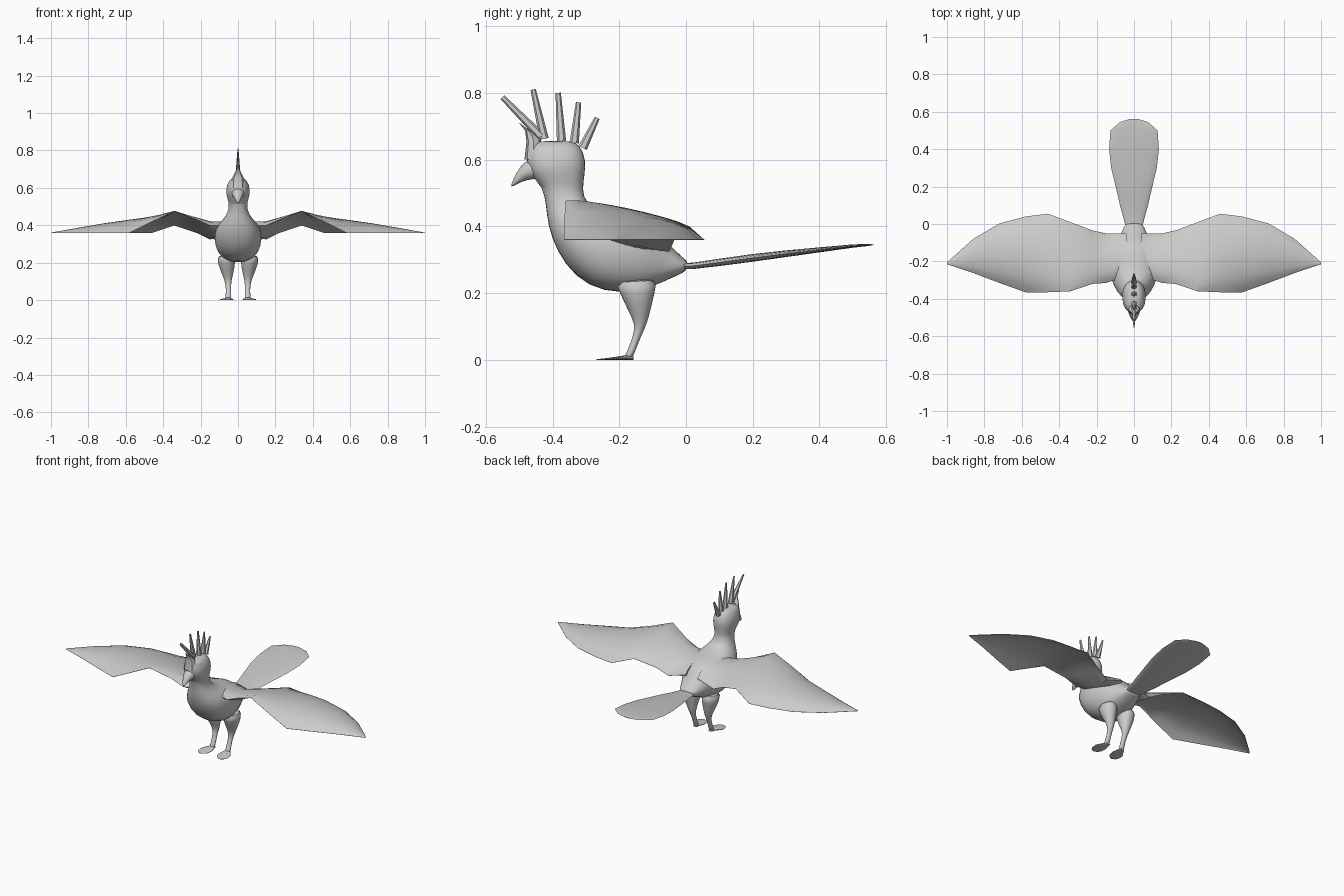
import bpy, bmesh, math

cube = bpy.data.objects.get("Cube")
if cube:
    bpy.data.objects.remove(cube, do_unlink=True)

grey = bpy.data.materials.new("plain grey")
grey.use_nodes = True
grey.diffuse_color = (0.6, 0.6, 0.6, 1)
grey.node_tree.nodes["Principled BSDF"].inputs["Base Color"].default_value = (0.6, 0.6, 0.6, 1)


def skin(name, rings, smooth=1, mirror=False, angle=40):
    """Bridge closed rings of points into a capped solid."""
    bm = bmesh.new()
    loops = [[bm.verts.new(p) for p in ring] for ring in rings]
    n = len(loops[0])
    for a, b in zip(loops, loops[1:]):
        for i in range(n):
            j = (i + 1) % n
            bm.faces.new((a[i], a[j], b[j], b[i]))
    bm.faces.new(loops[0][::-1])
    bm.faces.new(loops[-1])
    bmesh.ops.recalc_face_normals(bm, faces=bm.faces)
    mesh = bpy.data.meshes.new(name)
    bm.to_mesh(mesh)
    bm.free()
    mesh.materials.append(grey)
    ob = bpy.data.objects.new(name, mesh)
    bpy.context.collection.objects.link(ob)
    bpy.ops.object.select_all(action="DESELECT")
    ob.select_set(True)
    bpy.context.view_layer.objects.active = ob
    if angle:
        bpy.ops.object.shade_smooth_by_angle(angle=math.radians(angle))
    if smooth:
        ob.modifiers.new("round", "SUBSURF").levels = smooth
        ob.modifiers["round"].render_levels = smooth
    if mirror:
        ob.modifiers.new("mirror", "MIRROR").use_mirror_merge = False
    return ob


def oval(front, back, w, x=0, n=16, power=1.0):
    """Ring spanning two side-profile points, with half width w."""
    pts = []
    for i in range(n):
        a = math.tau * i / n
        c, s = math.cos(a), math.sin(a)
        c = math.copysign(abs(c) ** power, c)
        s = math.copysign(abs(s) ** power, s)
        pts.append((x + w * s,
                    (front[0] + back[0]) / 2 + c * (front[0] - back[0]) / 2,
                    (front[1] + back[1]) / 2 + c * (front[1] - back[1]) / 2))
    return pts


# Head, neck, trunk and rump in one skin
body = [
    ((-.45, .657), (-.34, .657), .025), ((-.475, .642), (-.315, .642), .05),
    ((-.482, .59), (-.298, .60), .067), ((-.467, .55), (-.302, .555), .062),
    ((-.43, .52), (-.31, .51), .047), ((-.42, .46), (-.30, .47), .055),
    ((-.415, .40), (-.25, .44), .09), ((-.39, .325), (-.19, .43), .123),
    ((-.335, .245), (-.13, .42), .13), ((-.25, .2), (-.09, .395), .122),
    ((-.14, .2), (-.06, .36), .095), ((-.065, .235), (-.03, .325), .065),
    ((.01, .268), (.01, .292), .05),
]
skin("body", [oval(*r, power=.88) for r in body])

# Hooked beak
beak = [((-.455, .61), (-.42, .545), .042), ((-.485, .595), (-.455, .54), .034),
        ((-.507, .567), (-.488, .536), .022), ((-.528, .518), (-.52, .518), .004)]
skin("beak", [oval(*r, n=10) for r in beak])

# Forehead tuft, leaning forward
tuft = [((-.484, .6), (-.43, .6), .036), ((-.478, .655), (-.435, .66), .03),
        ((-.482, .687), (-.452, .675), .016), ((-.502, .712), (-.492, .705), .006)]
skin("forehead_tuft", [oval(*r, n=8) for r in tuft], smooth=0)

# Fan of crest feathers, base and tip in the side plane
feathers = [((-.435, .67), (-.55, .787)), ((-.425, .662), (-.458, .81)),
            ((-.373, .655), (-.383, .80)), ((-.335, .65), (-.322, .772)),
            ((-.31, .635), (-.266, .725))]
for k, (base, tip) in enumerate(feathers):
    dy, dz = tip[0] - base[0], tip[1] - base[1]
    length = math.hypot(dy, dz)
    ny, nz = dz / length, -dy / length
    rings = []
    for (y, z), half, w in ((base, .014, .016), (tip, .008, .003)):
        rings.append(oval((y - ny * half, z - nz * half),
                          (y + ny * half, z + nz * half), w, n=6))
    skin(f"crest_feather_{k + 1}", rings, smooth=0, angle=0)

# Wings: x, leading y z, trailing y z, arch, thickness
stations = [
    (.04, -.28, .40, -.05, .36, .035, .09), (.15, -.315, .40, -.05, .325, .05, .06),
    (.22, -.32, .43, -.035, .36, .035, .028), (.34, -.36, .478, .01, .40, .015, .008),
    (.46, -.365, .42, .055, .36, .052, .006), (.58, -.365, .36, .04, .36, .07, .005),
    (.72, -.315, .36, .003, .36, .05, .005), (.86, -.262, .36, -.08, .36, .026, .004),
    (1, -.215, .36, -.205, .36, .001, .001),
]
STEPS = 10
wing = []
for x, y0, z0, y1, z1, arch, thick in stations:
    top, under = [], []
    for i in range(STEPS + 1):
        t = i / STEPS
        bow = (4 * t * (1 - t)) ** .7
        y, z = y0 + (y1 - y0) * t, z0 + (z1 - z0) * t + arch * bow
        top.append((x, y, z))
        under.append((x, y, z - thick * bow - .001))
    wing.append(top + under[::-1])
skin("wings", wing, smooth=0, mirror=True, angle=35)

# Paddle tail: y, half width, underside z, top z
tail = [(-.03, .04, .272, .29), (.02, .053, .272, .291), (.1, .075, .281, .303),
        (.2, .098, .294, .317), (.3, .122, .308, .328), (.4, .133, .322, .337),
        (.5, .126, .336, .346), (.545, .075, .341, .347), (.562, .02, .344, .346)]
skin("tail", [oval((y, lo), (y, hi), w) for y, w, lo, hi in tail], smooth=0)

# Legs: feathered thigh narrowing into a thin shank
leg = [((-.22, .24), (-.08, .25), .05, .063), ((-.2, .2), (-.092, .2), .049, .062),
       ((-.176, .15), (-.105, .15), .035, .057), ((-.152, .105), (-.117, .105), .019, .053),
       ((-.16, .07), (-.135, .07), .014, .051), ((-.176, .025), (-.152, .025), .015, .051),
       ((-.19, .004), (-.16, .004), .018, .052)]
skin("legs", [oval(*r, n=12) for r in leg], mirror=True)

# Flat leaf-shaped feet, thickest at the heel
foot = [(-.158, .05, .012, .012), (-.18, .054, .022, .014), (-.21, .06, .037, .009),
        (-.24, .062, .035, .005), (-.258, .063, .024, .003), (-.268, .064, .006, .002)]
skin("feet", [oval((y, 0), (y, h), w, x=x, n=10) for y, x, w, h in foot],
     smooth=0, mirror=True)
